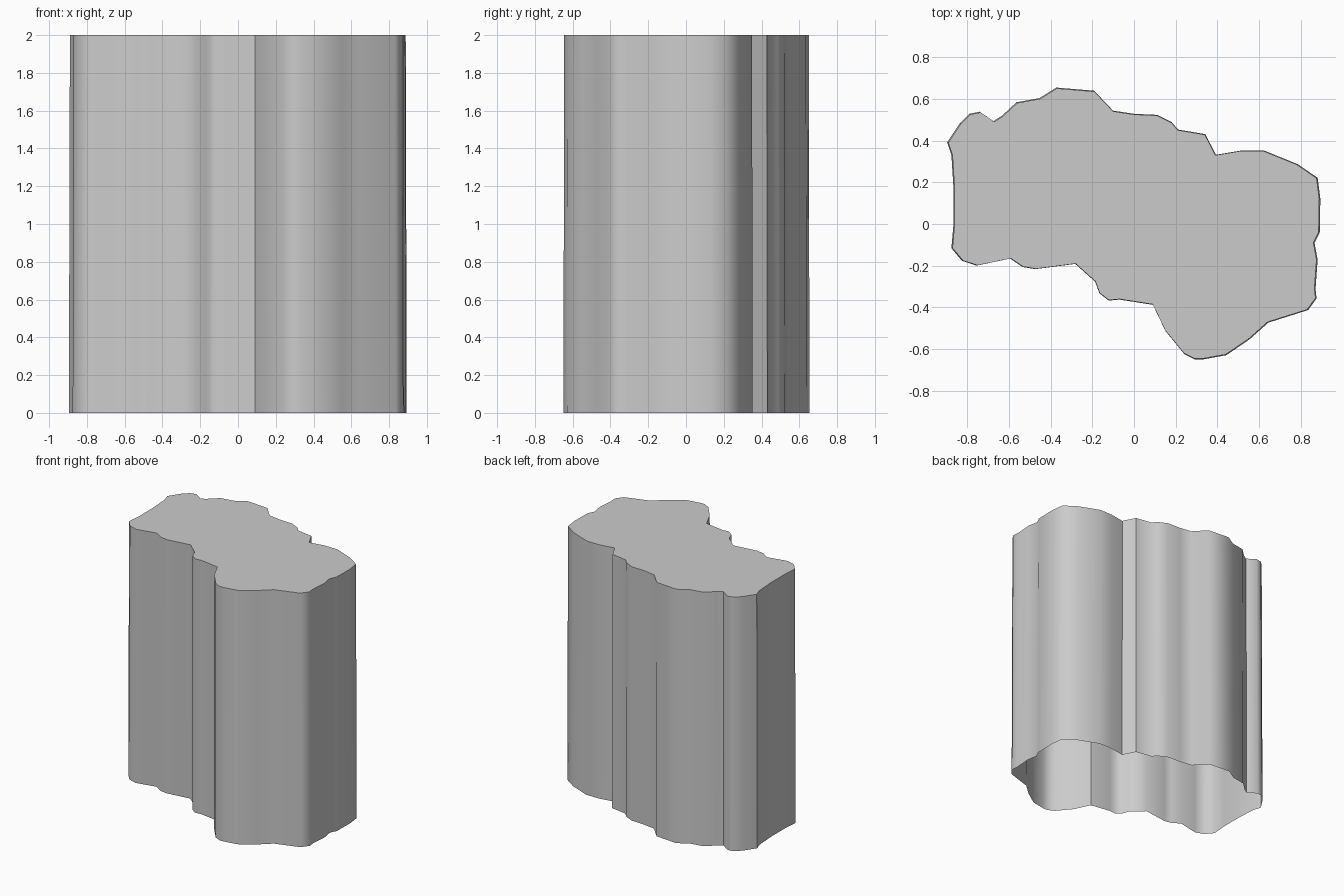
import bpy, bmesh, math

# Clockwise plan outline of the rock column
outline = [
    (-.89, .39), (-.83, .48), (-.785, .525), (-.735, .535), (-.67, .49),
    (-.63, .515), (-.56, .58), (-.45, .60), (-.37, .65), (-.19, .635),
    (-.10, .54), (0, .525), (.11, .52), (.18, .485), (.21, .45),
    (.34, .428), (.39, .33), (.51, .35), (.62, .35), (.78, .285),
    (.875, .22), (.888, .12), (.885, -.04), (.86, -.09), (.875, -.17),
    (.865, -.31), (.87, -.355), (.83, -.41), (.64, -.47), (.55, -.55),
    (.44, -.625), (.33, -.645), (.29, -.645), (.24, -.62), (.15, -.51),
    (.09, -.385), (-.07, -.36), (-.12, -.365), (-.165, -.33), (-.185, -.275),
    (-.28, -.19), (-.47, -.215), (-.53, -.205), (-.59, -.165), (-.75, -.198),
    (-.82, -.175), (-.87, -.115), (-.86, 0), (-.86, .17), (-.87, .33),
]
outline.reverse()

# Column: slightly flared walls, capped top, open underside
bm = bmesh.new()
bottom = [bm.verts.new((x * 1.006, y * 1.006, 0)) for x, y in outline]
top = [bm.verts.new((x, y, 2)) for x, y in outline]
n = len(outline)
for i in range(n):
    j = (i + 1) % n
    bm.faces.new((bottom[i], bottom[j], top[j], top[i]))
bm.faces.new(top)
mesh = bpy.data.meshes.new("rock_column")
bm.to_mesh(mesh)
bm.free()

rock = bpy.data.objects.new("rock_column", mesh)
bpy.context.collection.objects.link(rock)
bpy.context.view_layer.objects.active = rock
rock.select_set(True)
bpy.ops.object.shade_smooth_by_angle(angle=math.radians(50))
